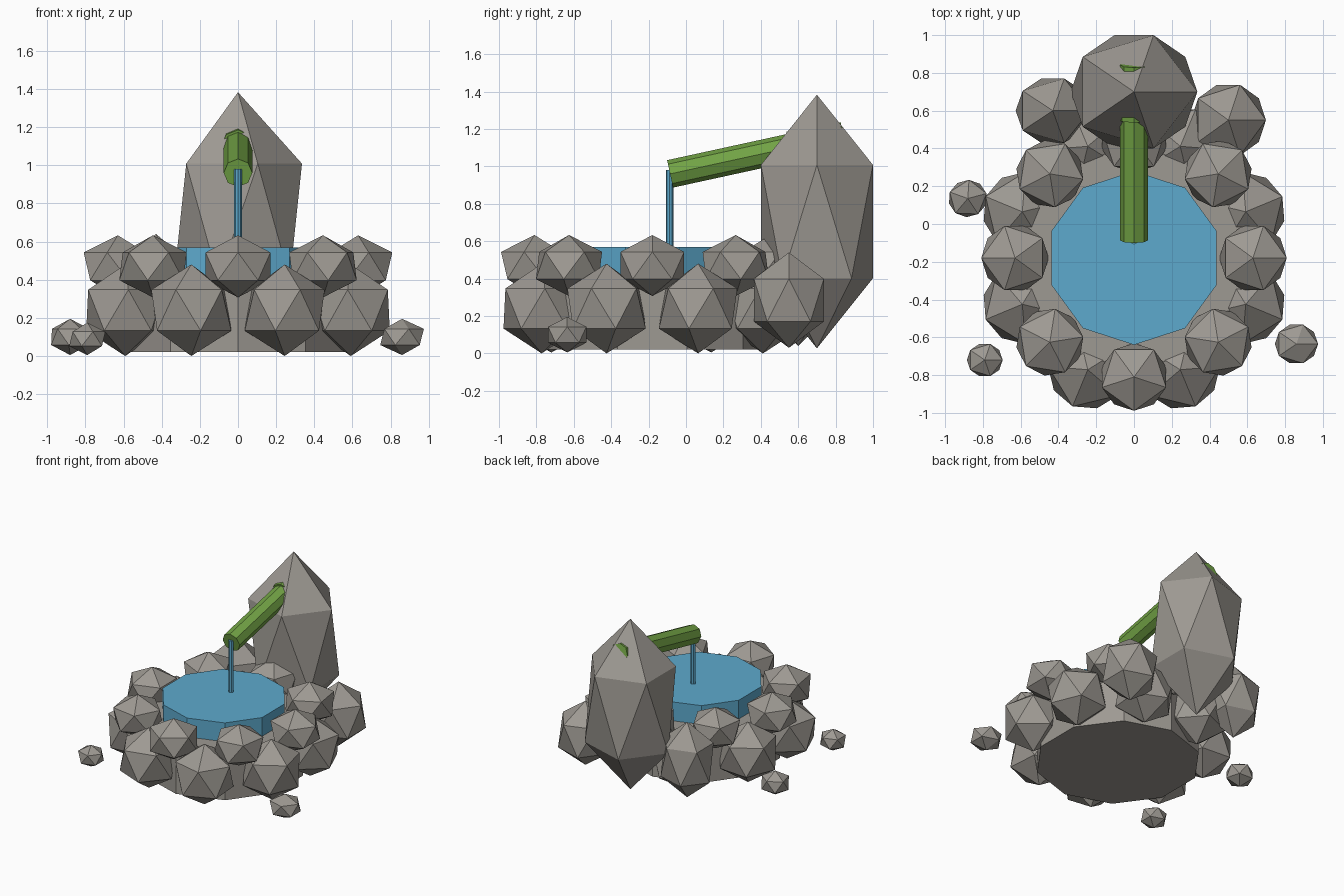
import bpy
from math import cos, sin, tau, radians
from mathutils import Vector

cube = bpy.data.objects.get("Cube")
if cube:
    bpy.data.objects.remove(cube, do_unlink=True)


def material(name, colour):
    mat = bpy.data.materials.new(name)
    mat.use_nodes = True
    mat.diffuse_color = (*colour, 1)
    shader = next(n for n in mat.node_tree.nodes if n.type == 'BSDF_PRINCIPLED')
    shader.inputs["Base Color"].default_value = (*colour, 1)
    return mat


STONE = material("grey stone", (0.34, 0.32, 0.29))
WATER = material("blue water", (0.11, 0.40, 0.61))
BAMBOO = material("green bamboo", (0.17, 0.37, 0.06))


def finish(name, mat):
    obj = bpy.context.object
    obj.name = name
    obj.data.materials.append(mat)
    return obj


def rock(name, centre, size, turn=0):
    """Twenty-sided boulder; size holds the three half extents."""
    bpy.ops.mesh.primitive_ico_sphere_add(subdivisions=1, radius=1,
                                          location=centre, rotation=(0, 0, turn))
    bpy.context.object.scale = size
    return finish(name, STONE)


def rod(name, start, end, radius, sides, mat, turn=0):
    """Flat-sided cylinder running between two points."""
    start, end = Vector(start), Vector(end)
    axis = end - start
    bpy.ops.mesh.primitive_cylinder_add(vertices=sides, radius=radius,
                                        depth=axis.length, location=(start + end) / 2)
    obj = finish(name, mat)
    obj.rotation_euler = axis.to_track_quat('Z', 'Y').to_euler()
    if turn:
        obj.rotation_euler.z += turn
    return obj


POOL_Y = -0.18

# Basin and its water
rod("basin", (0, POOL_Y, 0.02), (0, POOL_Y, 0.42), 0.6, 10, STONE)
rod("pool_water", (0, POOL_Y, 0.40), (0, POOL_Y, 0.57), 0.46, 10, WATER)

# Two staggered rings of boulders round the basin
for ring, dist, z, size, offset in (
        ("lower_rock", 0.64, 0.24, (0.235, 0.235, 0.24), 0.5),
        ("upper_rock", 0.63, 0.47, (0.2, 0.2, 0.163), 0)):
    for i in range(8):
        a = (i + offset) * tau / 8
        rock(f"{ring}_{i + 1}", (dist * cos(a), POOL_Y + dist * sin(a), z), size, a)

# Tall standing stone with a boulder on each side
rock("standing_stone", (0, 0.7, 0.705), (0.375, 0.352, 0.678))
rock("rear_left_rock", (0.5, 0.55, 0.285), (0.222, 0.22, 0.255))
rock("rear_right_rock", (-0.43, 0.6, 0.34), (0.22, 0.2, 0.30))

# Loose pebbles
rock("right_pebble", (-0.88, 0.135, 0.1), (0.115, 0.11, 0.095), radians(15))
rock("left_pebble", (0.86, -0.635, 0.1), (0.128, 0.12, 0.095))
rock("front_pebble", (-0.79, -0.72, 0.09), (0.106, 0.1, 0.085))

# Bamboo spout, sloping down out of the standing stone
mouth = Vector((0, -0.085, 0.96))
slope = Vector((0, 0.977, 0.213))
rod("bamboo_spout", mouth, mouth + slope * 0.95, 0.075, 8, BAMBOO)
rod("bamboo_knot", mouth + slope * 0.655, mouth + slope * 0.7, 0.088, 8, BAMBOO)

# Falling stream
rod("water_stream", (0, -0.088, 0.5), (0, -0.088, 0.98), 0.02, 8, WATER)
